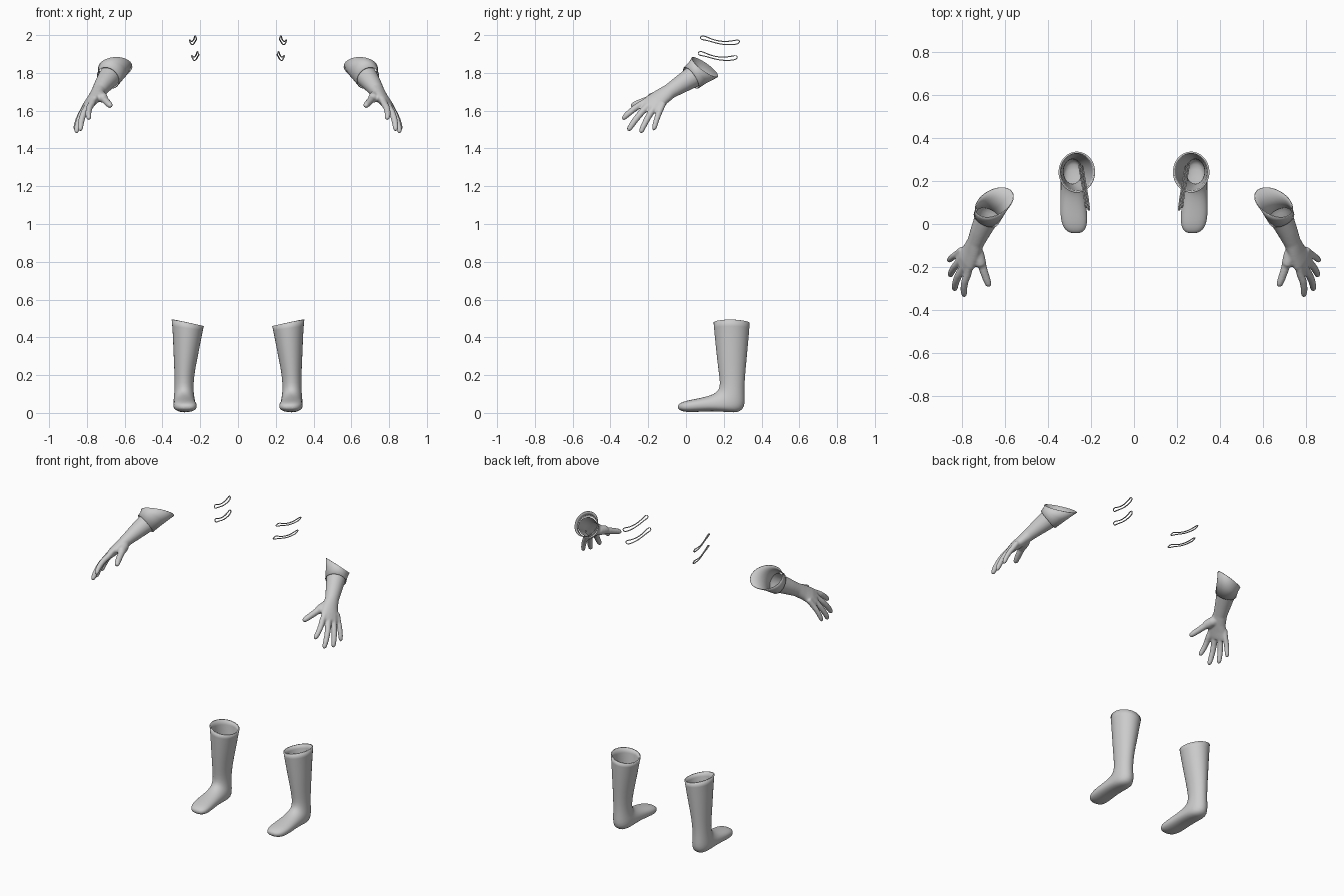
import bpy, bmesh, math
from mathutils import Vector as V

if "Cube" in bpy.data.objects:
    bpy.data.objects.remove(bpy.data.objects["Cube"])


def loft(bm, rings, cap_start=False, cap_end=False):
    rows = [[bm.verts.new(p) for p in r] for r in rings]
    n = len(rows[0])
    for a, b in zip(rows, rows[1:]):
        for i in range(n):
            j = (i + 1) % n
            bm.faces.new((a[i], a[j], b[j], b[i]))
    if cap_start:
        bm.faces.new(rows[0][::-1])
    if cap_end:
        bm.faces.new(rows[-1])


def ring(c, u, v, n=24, power=1.0):
    pts = []
    for i in range(n):
        a = 2 * math.pi * i / n
        ca, sa = math.cos(a), math.sin(a)
        pts.append(c + u * math.copysign(abs(ca) ** power, ca)
                   + v * math.copysign(abs(sa) ** power, sa))
    return pts


def finish(bm, name, thickness=0, subsurf=0):
    bmesh.ops.recalc_face_normals(bm, faces=bm.faces)
    for f in bm.faces:
        f.smooth = True
    me = bpy.data.meshes.new(name)
    bm.to_mesh(me)
    bm.free()
    ob = bpy.data.objects.new(name, me)
    bpy.context.collection.objects.link(ob)
    if subsurf:
        ob.modifiers.new("smooth", 'SUBSURF').levels = subsurf
        ob.modifiers["smooth"].render_levels = subsurf
    if thickness:
        s = ob.modifiers.new("wall", 'SOLIDIFY')
        s.thickness, s.offset = thickness, -1
    ob.modifiers.new("mirror", 'MIRROR')
    return ob


# Boots: each ring runs from a front/top point to a back/bottom point (y, z), half width, centre x
BOOT = [((.145, .478), (.338, .475), .086, .266), ((.150, .42), (.334, .42), .078, .268),
        ((.160, .32), (.325, .32), .067, .275), ((.172, .22), (.315, .22), .054, .283),
        ((.181, .155), (.309, .14), .050, .286), ((.175, .125), (.311, .08), .052, .286),
        ((.160, .110), (.312, .035), .056, .285), ((.145, .100), (.287, .000), .058, .284),
        ((.120, .090), (.220, .004), .058, .283), ((.080, .080), (.140, .010), .060, .283),
        ((.040, .072), (.060, .005), .063, .281), ((.000, .064), (.000, .003), .060, .277),
        ((-.028, .054), (-.030, .012), .046, .274), ((-.043, .042), (-.044, .024), .022, .272)]
bm = bmesh.new()
rings = []
for k, (a, b, w, cx) in enumerate(BOOT):
    A, B = V((cx, *a)), V((cx, *b))
    r = ring((A + B) / 2, V((w, 0, 0)), (A - B) / 2, 24, 0.85 if k > 6 else 1.0)
    tilt = (.2, .08)[k] if k < 2 else 0
    rings.append([p + V((0, 0, tilt * (p.x - cx))) for p in r])
loft(bm, rings, cap_end=True)
finish(bm, "boots", .008, 1)

# Glove cuffs: flared open sleeves
cuff = [((.650, .100, 1.830), (.090, -.020, -.010), (.010, -.068, .053)),
        ((.667, .065, 1.803), (.072, .004, -.003), (.011, -.048, .054)),
        ((.687, .027, 1.773), (.058, .025, .003), (.012, -.034, .057))]
bm = bmesh.new()
loft(bm, [ring(V(c), V(u), V(v), 32) for c, u, v in cuff])
finish(bm, "glove_cuffs", .004)

# Gloves: forearm, palm, fingers and thumb fused into one skin
ACROSS = V((-.39, -.87, .30)).normalized()
OUT = V((.84, -.22, .46)).normalized()


def tube(bm, pts, sizes):
    pts = [V(p) for p in pts]
    rings = []
    for i, (p, (w, t)) in enumerate(zip(pts, sizes)):
        d = (pts[min(i + 1, len(pts) - 1)] - pts[max(i - 1, 0)]).normalized()
        u = (ACROSS - d * ACROSS.dot(d)).normalized()
        rings.append(ring(p, u * w, d.cross(u) * t, 20))
    loft(bm, rings, True, True)


def digit(bm, root, base, tip, radius, bend):
    root, base, tip = V(root), V(base), V(tip)
    mid = (base + tip) / 2 + OUT * bend
    d = (tip - mid).normalized()
    pts = [root, base, base.lerp(mid, .5) + OUT * bend * .3, mid,
           mid.lerp(tip, .5) + OUT * bend * .2, tip - d * .014, tip - d * .004, tip]
    tube(bm, pts, [(radius * k, radius * k) for k in (1.1, 1.1, 1.05, 1, .93, .82, .55, .2)])


bm = bmesh.new()
tube(bm, [(.660, .075, 1.808), (.685, .030, 1.775), (.715, -.035, 1.735), (.737, -.085, 1.703),
          (.757, -.130, 1.673), (.780, -.165, 1.645), (.797, -.188, 1.620), (.802, -.198, 1.606)],
     [(.059, .059), (.057, .057), (.048, .047), (.042, .038),
      (.051, .033), (.061, .028), (.062, .022), (.052, .014)])
digit(bm, (.765, -.195, 1.660), (.775, -.235, 1.635), (.790, -.338, 1.553), .0165, .010)
digit(bm, (.785, -.180, 1.645), (.800, -.212, 1.615), (.836, -.308, 1.493), .0170, .010)
digit(bm, (.797, -.155, 1.640), (.814, -.176, 1.605), (.857, -.242, 1.481), .0165, .008)
digit(bm, (.800, -.120, 1.640), (.821, -.138, 1.600), (.863, -.172, 1.495), .0150, .006)
digit(bm, (.742, -.115, 1.678), (.717, -.155, 1.672), (.673, -.292, 1.624), .0190, .003)
digit(bm, (.745, -.105, 1.685), (.725, -.145, 1.675), (.708, -.205, 1.663), .0270, .000)
bmesh.ops.recalc_face_normals(bm, faces=bm.faces)
me = bpy.data.meshes.new("glove_form")
bm.to_mesh(me)
bm.free()
form = bpy.data.objects.new("glove_form", me)
bpy.context.collection.objects.link(form)
rm = form.modifiers.new("fuse", 'REMESH')
rm.mode, rm.voxel_size = 'VOXEL', .005
bm = bmesh.new()
bm.from_object(form, bpy.context.evaluated_depsgraph_get())
bpy.data.objects.remove(form)
for _ in range(4):
    bmesh.ops.smooth_vert(bm, verts=bm.verts, factor=.5,
                          use_axis_x=True, use_axis_y=True, use_axis_z=True)
# open the wrist end inside the cuff
bmesh.ops.bisect_plane(bm, geom=bm.verts[:] + bm.edges[:] + bm.faces[:],
                       plane_co=V((.680, .040, 1.782)), plane_no=V((-.36, .77, .53)),
                       clear_outer=True)
finish(bm, "gloves")

# Thin wire loops: two on each side, drawn around a sagging centre line
LINE = [(.222, .076, 1.986, .004), (.223, .085, 1.987, .011), (.226, .105, 1.983, .010),
        (.229, .130, 1.974, .007), (.235, .165, 1.963, .007), (.242, .205, 1.957, .008),
        (.248, .245, 1.959, .010), (.253, .272, 1.964, .012), (.255, .284, 1.967, .005)]
for name, off in (("upper_loops", V((0, 0, 0))), ("lower_loops", V((-.012, -.012, -.083)))):
    top = [V((x + .003, y, z + h)) + off for x, y, z, h in LINE]
    low = [V((x - .003, y, z - h)) + off for x, y, z, h in LINE]
    path = top + low[::-1]
    bm = bmesh.new()
    rings = []
    for i, p in enumerate(path):
        d = (path[(i + 1) % len(path)] - path[i - 1]).normalized()
        u = V((1, -.2, 0))
        u = (u - d * u.dot(d)).normalized()
        rings.append(ring(p, u * .004, d.cross(u) * .003, 8))
    loft(bm, rings + [rings[0]])
    bmesh.ops.remove_doubles(bm, verts=bm.verts, dist=1e-5)
    finish(bm, name, 0, 1)
